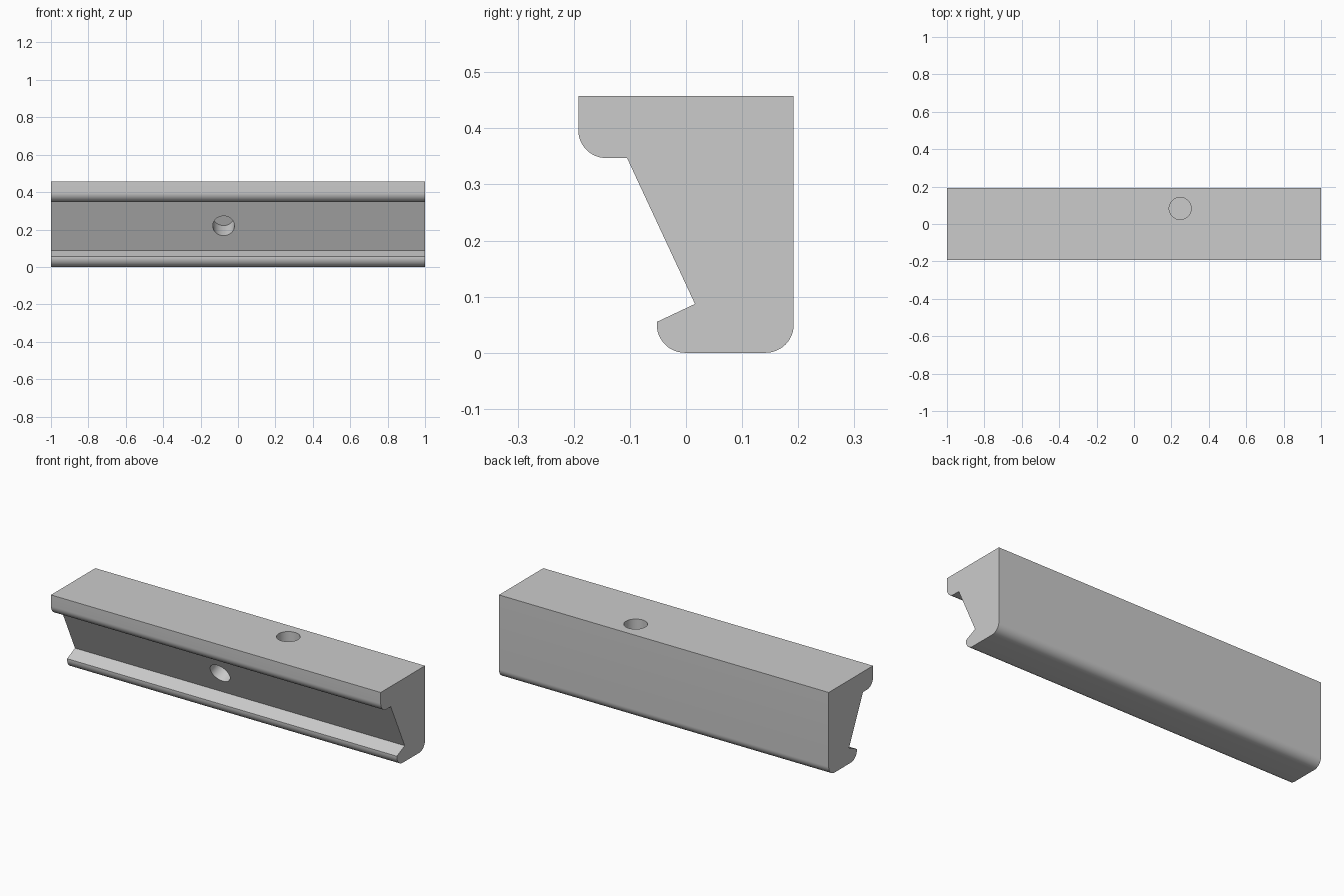
import bpy, bmesh, math
from mathutils import Vector

cube = bpy.data.objects.get("Cube")
if cube:
    bpy.data.objects.remove(cube, do_unlink=True)

grey = bpy.data.materials.new("plain grey")
grey.use_nodes = True
colour = (0.6, 0.6, 0.6, 1)
grey.diffuse_color = colour
grey.node_tree.nodes["Principled BSDF"].inputs["Base Color"].default_value = colour


def arc(cy, cz, radius, start, end, steps=12):
    """Points of a rounded corner in the side profile."""
    angles = [math.radians(start + (end - start) * i / steps) for i in range(steps + 1)]
    return [(cy + radius * math.cos(a), cz + radius * math.sin(a)) for a in angles]


def make_object(name, bm):
    mesh = bpy.data.meshes.new(name)
    bmesh.ops.recalc_face_normals(bm, faces=bm.faces)
    bm.to_mesh(mesh)
    bm.free()
    mesh.materials.append(grey)
    obj = bpy.data.objects.new(name, mesh)
    bpy.context.collection.objects.link(obj)
    return obj


# Side profile: flat top and back, hooked lip, slanted face, rounded upper lip
groove_top, groove_bottom = Vector((0, -0.105, 0.347)), Vector((0, 0.016, 0.087))
profile = [(-0.192, 0.458)]
profile += arc(-0.142, 0.397, 0.05, 180, 270)
profile += [groove_top.yz, groove_bottom.yz, (-0.052, 0.055)]
profile += arc(-0.002, 0.05, 0.05, 180, 270)
profile += arc(0.142, 0.05, 0.05, 270, 360)
profile += [(0.192, 0.458)]

# Rail body extruded along x
bm = bmesh.new()
end_face = bm.faces.new([bm.verts.new((-1, y, z)) for y, z in profile])
extruded = bmesh.ops.extrude_face_region(bm, geom=[end_face])
bmesh.ops.translate(bm, vec=(2, 0, 0),
                    verts=[v for v in extruded["geom"] if isinstance(v, bmesh.types.BMVert)])
rail = make_object("mounting_rail", bm)


def drill(name, mouth, inward, radius, depth):
    """Cut a flat-bottomed round hole into the rail."""
    overshoot = 0.03
    bm = bmesh.new()
    bmesh.ops.create_cone(bm, cap_ends=True, segments=48, radius1=radius,
                          radius2=radius, depth=depth + overshoot)
    cutter = make_object(name, bm)
    cutter.rotation_euler = inward.to_track_quat("Z", "Y").to_euler()
    cutter.location = mouth + inward * (depth - overshoot) / 2
    cutter.hide_render = True
    cut = rail.modifiers.new(name, "BOOLEAN")
    cut.operation = "DIFFERENCE"
    cut.solver = "EXACT"
    cut.object = cutter
    bpy.context.view_layer.objects.active = rail
    bpy.ops.object.modifier_apply(modifier=cut.name)
    bpy.data.objects.remove(cutter, do_unlink=True)


# Blind holes: one in the top, one square to the slanted face
slope = (groove_bottom - groove_top).normalized()
slant_inward = Vector((1, 0, 0)).cross(slope)
if slant_inward.y < 0:
    slant_inward.negate()
slant_mouth = groove_top.lerp(groove_bottom, 0.49) + Vector((-0.077, 0, 0))
drill("top_hole", Vector((0.247, 0.083, 0.458)), Vector((0, 0, -1)), 0.059, 0.128)
drill("slanted_hole", slant_mouth, slant_inward, 0.058, 0.128)

# Smooth the rounded corners and hole walls, keep the other edges crisp
bpy.ops.object.select_all(action="DESELECT")
rail.select_set(True)
bpy.context.view_layer.objects.active = rail
bpy.ops.object.shade_smooth_by_angle(angle=math.radians(25))
